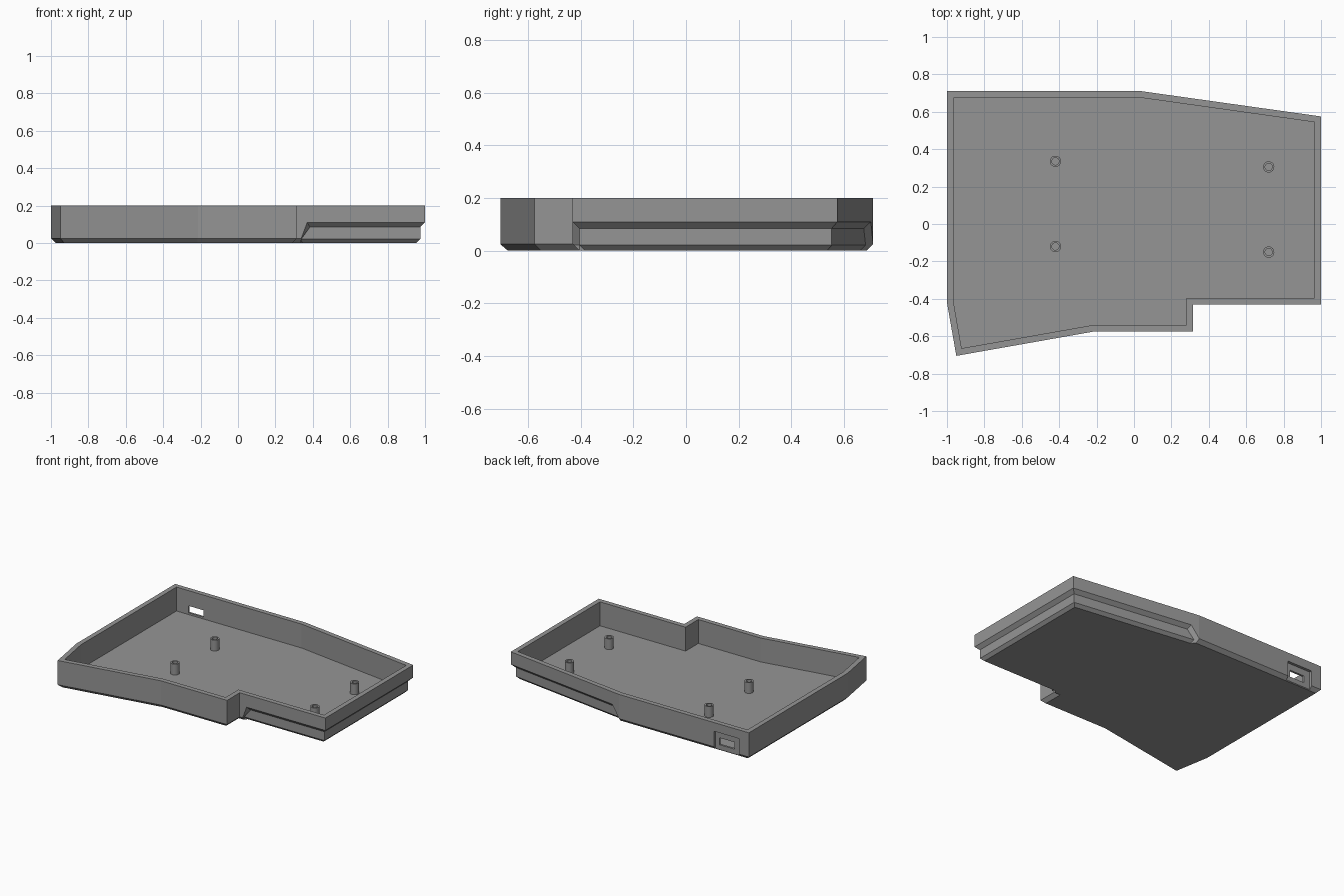
import bpy, bmesh, math
from mathutils import Vector

if "Cube" in bpy.data.objects:
    bpy.data.objects.remove(bpy.data.objects["Cube"])

grey = bpy.data.materials.new("mid_grey")
grey.diffuse_color = (0.3, 0.3, 0.3, 1)
grey.use_nodes = True
grey.node_tree.nodes["Principled BSDF"].inputs["Base Color"].default_value = grey.diffuse_color

TOP, FLOOR, WALL, CHAMFER = 0.2, 0.027, 0.035, 0.025
OUTLINE = [(-1, 0.71), (-1, -0.42), (-0.95, -0.705), (-0.215, -0.575), (0.315, -0.575),
           (0.315, -0.43), (1, -0.43), (1, 0.575), (0.04, 0.71)]


def normal(a, b):
    e = (Vector(b) - Vector(a)).normalized()
    return Vector((e.y, -e.x))


def miter(prev, p, nxt, d):
    """Corner point moved outwards by d from both of its edges."""
    n1, n2 = normal(prev, p), normal(p, nxt)
    return Vector(p) + (n1 + n2) * (d / (1 + n1.dot(n2)))


def offset(d):
    n = len(OUTLINE)
    return [miter(OUTLINE[i - 1], OUTLINE[i], OUTLINE[(i + 1) % n], d) for i in range(n)]


def loft(name, rings):
    """Closed solid through a list of equal-length rings, capped at both ends."""
    bm = bmesh.new()
    vs = [[bm.verts.new(p) for p in r] for r in rings]
    n = len(vs[0])
    for a, b in zip(vs, vs[1:]):
        for i in range(n):
            j = (i + 1) % n
            bm.faces.new((a[i], a[j], b[j], b[i]))
    bm.faces.new(vs[0][::-1])
    bm.faces.new(vs[-1])
    bmesh.ops.recalc_face_normals(bm, faces=bm.faces)
    me = bpy.data.meshes.new(name)
    bm.to_mesh(me)
    bm.free()
    me.materials.append(grey)
    ob = bpy.data.objects.new(name, me)
    bpy.context.collection.objects.link(ob)
    return ob


def box(name, x0, x1, y0, y1, z0, z1):
    return loft(name, [[(x0, y0, z), (x1, y0, z), (x1, y1, z), (x0, y1, z)] for z in (z0, z1)])


def cut(ob, cutter):
    m = ob.modifiers.new("cut", 'BOOLEAN')
    m.operation, m.solver, m.object = 'DIFFERENCE', 'EXACT', cutter
    bpy.context.view_layer.objects.active = ob
    bpy.ops.object.modifier_apply(modifier=m.name)
    bpy.data.objects.remove(cutter)


# Open tray: chamfered base, straight walls, flat rim, sunken floor
levels = [(-CHAMFER, 0), (0, CHAMFER), (0, TOP), (-WALL, TOP), (-WALL, FLOOR)]
tray = loft("tray", [[(p.x, p.y, z) for p in offset(d)] for d, z in levels])

# Grip groove around the right end, fading out on slanted ends
front, right, back = ((0.315, -0.43), (1, -0.43)), ((1, -0.43), (1, 0.575)), ((1, 0.575), (0.04, 0.71))
section = [(0.01, 0.12), (-0.025, 0.085), (-0.025, 0.021), (-0.056, -0.01), (0.01, -0.01)]


def end_ring(edge, x_top, x_min):
    ring = []
    a, b = Vector(edge[0]), Vector(edge[1])
    for d, z in section:
        x = max(x_min, x_top + (z - 0.11) * 0.8 - d * 1.4)
        p = a + (b - a) * ((x - a.x) / (b.x - a.x)) + normal(a, b) * d
        ring.append((p.x, p.y, z))
    return ring


def corner_ring(a, p, b):
    return [(*miter(a, p, b, d), z) for d, z in section]


groove = loft("groove_cutter", [
    end_ring(front, 0.37, 0.3155),
    corner_ring(front[0], right[0], right[1]),
    corner_ring(right[0], right[1], back[1]),
    end_ring(back, 0.10, 0.0)])
cut(tray, groove)

# Cable port in the back wall: shallow recess, then a through slot
cut(tray, box("recess_cutter", -0.92, -0.72, 0.69, 0.8, -0.02, 0.137))
cut(tray, box("slot_cutter", -0.87, -0.75, 0.6, 0.8, 0.04, 0.09))

# Hollow screw posts
SIDES = 32
for i, (x, y) in enumerate([(-0.42, 0.335), (-0.42, -0.12), (0.72, 0.305), (0.72, -0.15)]):
    rings = [[(x + r * math.cos(2 * math.pi * k / SIDES), y + r * math.sin(2 * math.pi * k / SIDES), z)
              for k in range(SIDES)]
             for r, z in ((0.03, FLOOR - 0.005), (0.03, 0.105), (0.019, 0.105), (0.019, FLOOR + 0.002))]
    post = loft(f"screw_post_{i + 1}", rings)
    bpy.ops.object.select_all(action='DESELECT')
    post.select_set(True)
    bpy.context.view_layer.objects.active = post
    bpy.ops.object.shade_smooth_by_angle(angle=math.radians(35))
